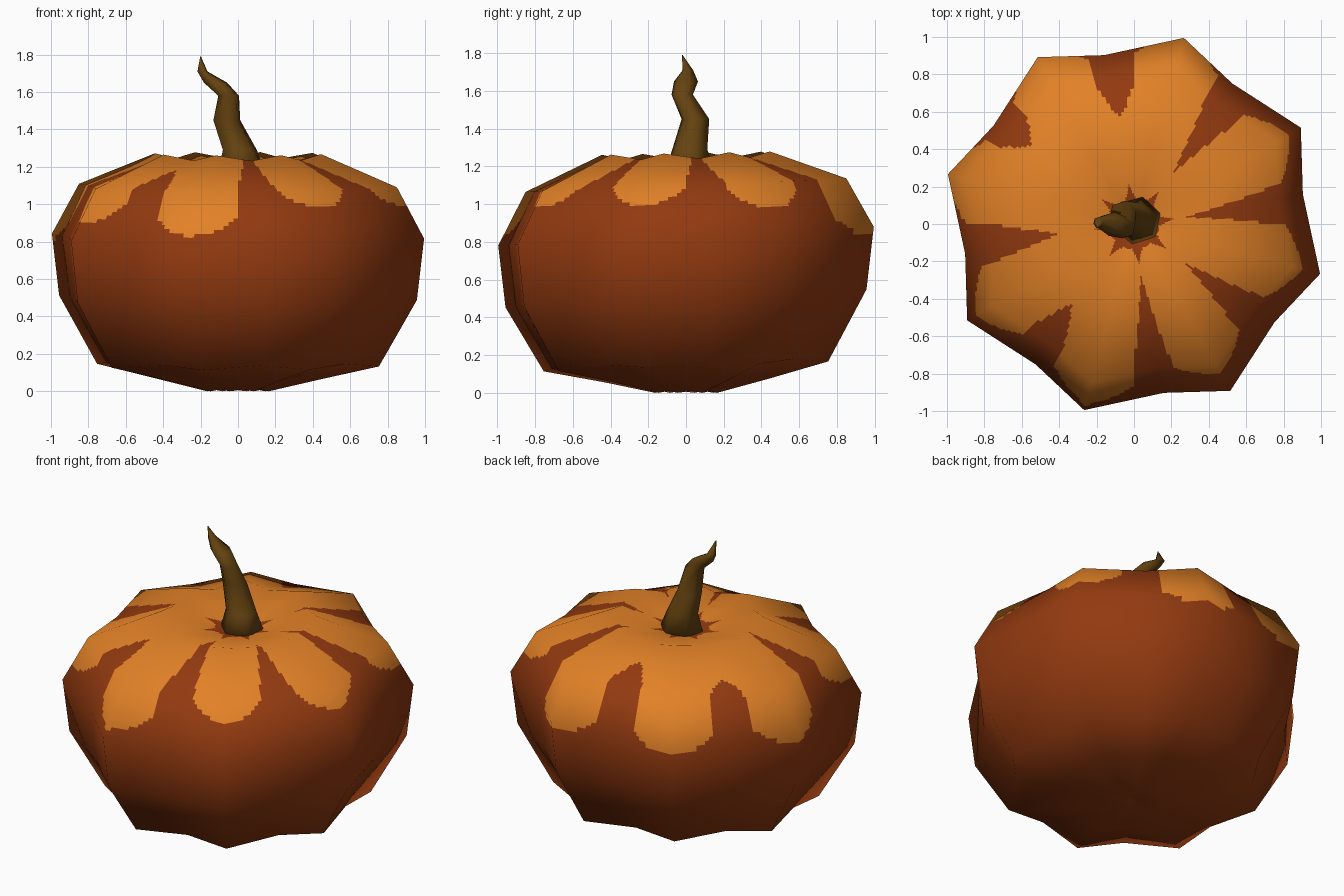
import bpy, math
from mathutils import Vector

if "Cube" in bpy.data.objects:
    bpy.data.objects.remove(bpy.data.objects["Cube"])

def material(name, rgb):
    m = bpy.data.materials.new(name)
    m.diffuse_color = (*rgb, 1)
    m.use_nodes = True
    m.node_tree.nodes["Principled BSDF"].inputs["Base Color"].default_value = m.diffuse_color
    return m

dark = material("dark orange skin", (0.29, 0.042, 0.005))
light = material("light orange patches", (0.76, 0.22, 0.02))
brown = material("stem brown", (0.13, 0.056, 0.005))

def make(name, verts, faces, mats):
    me = bpy.data.meshes.new(name)
    me.from_pydata(verts, [], faces)
    for m in mats:
        me.materials.append(m)
    me.polygons.foreach_set("use_smooth", [True] * len(me.polygons))
    ob = bpy.data.objects.new(name, me)
    bpy.context.collection.objects.link(ob)
    return ob

# Coarse lobed body: radius, height, valley radius factor, valley height shift, tilt, row steps to next
RINGS = [(0.02, 0.04, 1.0, 0.0, 0.0, 2),
         (0.17, 0.01, 0.95, 0.01, 0.0, 2),
         (0.45, 0.075, 0.9, 0.02, 0.02, 3),
         (0.78, 0.15, 0.89, 0.02, 0.035, 4),
         (0.99, 0.51, 0.89, 0.0, 0.05, 9),
         (1.03, 0.84, 0.89, 0.0, 0.05, 14),
         (0.88, 1.11, 0.89, 0.0, 0.042, 20),
         (0.46, 1.28, 0.9, -0.03, 0.02, 18),
         (0.12, 1.19, 0.95, 0.0, 0.0, 4),
         (0.02, 1.18, 1.0, 0.0, 0.0, 0)]
COLS, SUB = 16, 16

def coarse(i, j):
    r, z, vf, dz, tilt, _ = RINGS[i]
    valley = j % 2
    a = math.radians(30 + 22.5 * j + 2.5 * valley)
    r, z = (r * vf, z + dz) if valley else (r, z)
    return Vector((r * math.cos(a), r * math.sin(a), z + tilt * r * math.sin(a)))

P = [[coarse(i, j) for j in range(COLS)] for i in range(len(RINGS))]
last = len(RINGS) - 1
N = []
for i in range(len(RINGS)):
    row = []
    for j in range(COLS):
        east = P[i][(j + 1) % COLS] - P[i][j - 1]
        up = P[min(i + 1, last)][j] - P[max(i - 1, 0)][j]
        row.append(east.cross(up).normalized())
    N.append(row)

def blend(grid, i, s, j, t):
    k, n = (j + 1) % COLS, min(i + 1, last)
    return grid[i][j].lerp(grid[i][k], t).lerp(grid[n][j].lerp(grid[n][k], t), s)

# Fine grid over the coarse facets, so the patches can be coloured by face
verts, normals, faces = [], [], []
rows = [(i, s / R[5]) for i, R in enumerate(RINGS) for s in range(R[5])] + [(last, 0)]
n = COLS * SUB
for i, s in rows:
    for c in range(n):
        j, t = c // SUB, (c % SUB) / SUB
        verts.append(blend(P, i, s, j, t))
        normals.append(blend(N, i, s, j, t).normalized())
for r in range(len(rows) - 1):
    for c in range(n):
        d = (c + 1) % n
        faces.append((r * n + c, r * n + d, (r + 1) * n + d, (r + 1) * n + c))
faces.append(tuple(reversed(range(n))))
faces.append(tuple(range((len(rows) - 1) * n, len(rows) * n)))
low = min(v.z for v in verts)
for v in verts:
    v.z -= low
body = make("pumpkin_body", verts, faces, [dark, light])

# Light fingers: tip height on each ridge, inner start of the dark wedge in each valley
TIP = [0.98, 0.83, 0.82, 0.81, 0.90, 0.83, 0.98, 0.99]
WEDGE = [0.35, 0.58, 0.70, 0.42, 0.55, 0.27, 0.35, 0.28]

def is_light(c):
    r = math.hypot(c.x, c.y)
    a = (math.degrees(math.atan2(c.y, c.x)) - 30) % 360
    k = round(a / 45)
    off = a - 45 * k
    start = WEDGE[k % 8] if off > 0 else WEDGE[(k - 1) % 8]
    tip = TIP[k % 8]
    if c.z < tip or r < 0.13 + 0.08 * (abs(off) / 22.5) ** 3:
        return False
    gap = 8 * min(1, max(0, (r - start) / max(0.12, 0.75 - start))) ** 0.6
    width = (23 - gap) * math.sqrt(min(1, (c.z - tip) / 0.1))
    return abs(off) < width

for p in body.data.polygons:
    p.material_index = 1 if is_light(p.center) else 0
body.data.normals_split_custom_set_from_vertices(normals)

# Crooked stem: centre and radius of each six-sided ring
STEM = [(0.02, 0.02, 1.15, 0.14), (0.01, 0.02, 1.29, 0.095), (-0.06, 0.05, 1.45, 0.075),
        (-0.05, -0.02, 1.58, 0.058), (-0.12, 0.0, 1.65, 0.065), (-0.19, 0.01, 1.71, 0.028),
        (-0.2, -0.02, 1.79, 0.002)]
sv, sf = [], []
for x, y, z, r in STEM:
    for k in range(6):
        a = math.tau * k / 6 + 0.3
        sv.append((x + r * math.cos(a), y + r * math.sin(a), z))
for i in range(len(STEM) - 1):
    for k in range(6):
        m = (k + 1) % 6
        sf.append((6 * i + k, 6 * i + m, 6 * i + 6 + m, 6 * i + 6 + k))
sf += [tuple(range(5, -1, -1)), tuple(range(len(sv) - 6, len(sv)))]
make("stem", sv, sf, [brown])
